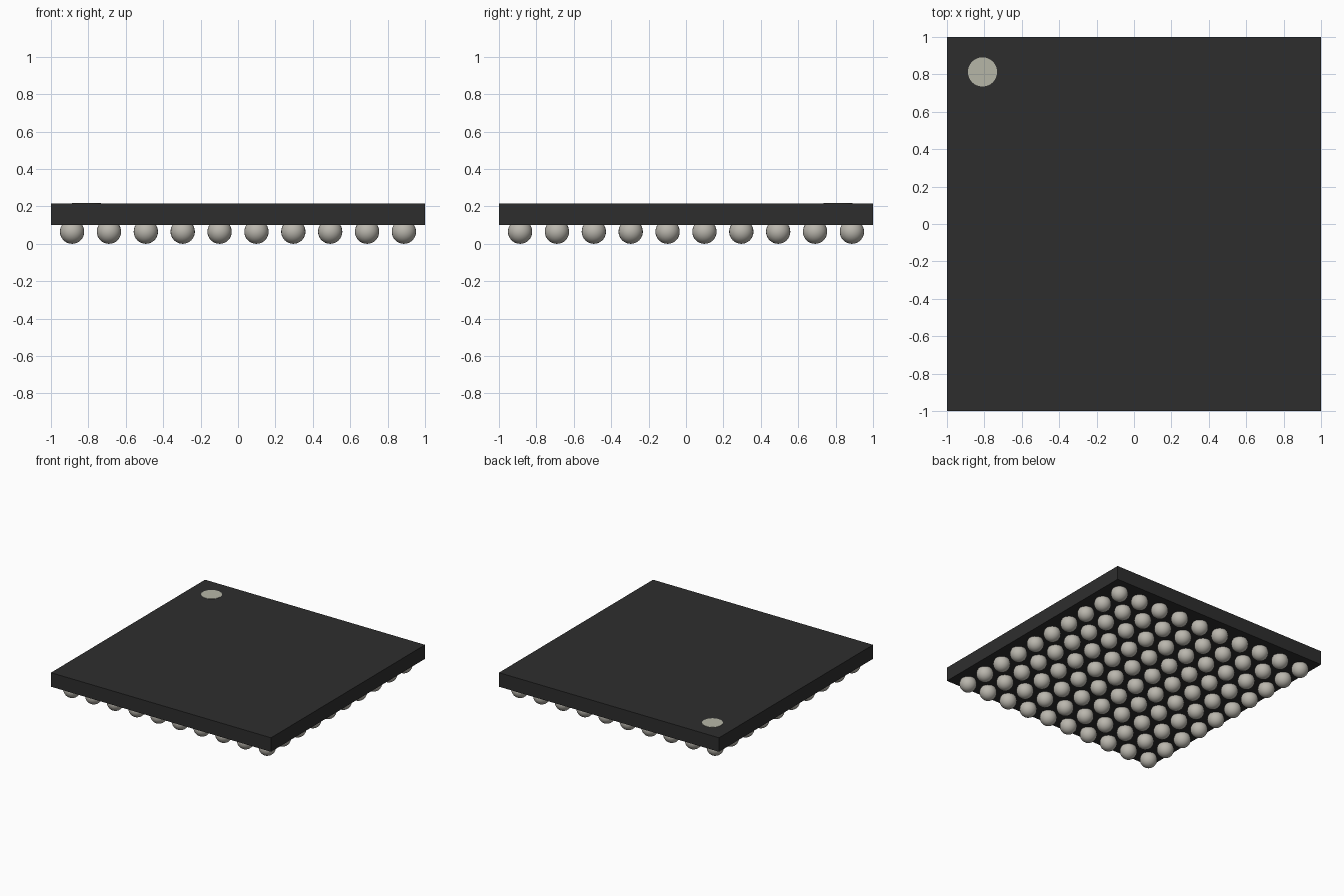
import bpy
import math

cube = bpy.data.objects.get("Cube")
if cube:
    bpy.data.objects.remove(cube, do_unlink=True)


def material(name, color):
    mat = bpy.data.materials.new(name)
    mat.use_nodes = True
    mat.diffuse_color = (*color, 1)
    mat.node_tree.nodes["Principled BSDF"].inputs["Base Color"].default_value = (*color, 1)
    return mat


black = material("black plastic", (0.027, 0.027, 0.027))
solder = material("solder grey", (0.49, 0.47, 0.42))
ink = material("marker grey", (0.47, 0.47, 0.39))

BOTTOM, TOP = 0.10, 0.215
RADIUS, COUNT, EDGE = 0.065, 10, 0.887


def finish(name, mat):
    obj = bpy.context.object
    obj.name = name
    obj.data.materials.append(mat)
    return obj


# Flat square package
bpy.ops.mesh.primitive_cube_add(size=1, location=(0, 0, (BOTTOM + TOP) / 2))
body = finish("package_body", black)
body.scale = (2, 2, TOP - BOTTOM)

# Round corner marker, a thin plate on the top face
bpy.ops.mesh.primitive_cylinder_add(vertices=48, radius=0.078, depth=0.004,
                                    location=(-0.81, 0.813, TOP))
finish("corner_marker", ink)

# Square grid of solder balls sunk into the underside, sharing one mesh
bpy.ops.mesh.primitive_uv_sphere_add(segments=24, ring_count=16, radius=RADIUS)
ball = finish("solder_ball", solder)
bpy.ops.object.shade_smooth_by_angle(angle=math.radians(40))
pitch = 2 * EDGE / (COUNT - 1)
for i in range(COUNT):
    for j in range(COUNT):
        obj = ball
        if i or j:
            obj = ball.copy()
            bpy.context.collection.objects.link(obj)
        obj.name = f"solder_ball_{i + 1}_{j + 1}"
        obj.location = (i * pitch - EDGE, j * pitch - EDGE, RADIUS)
